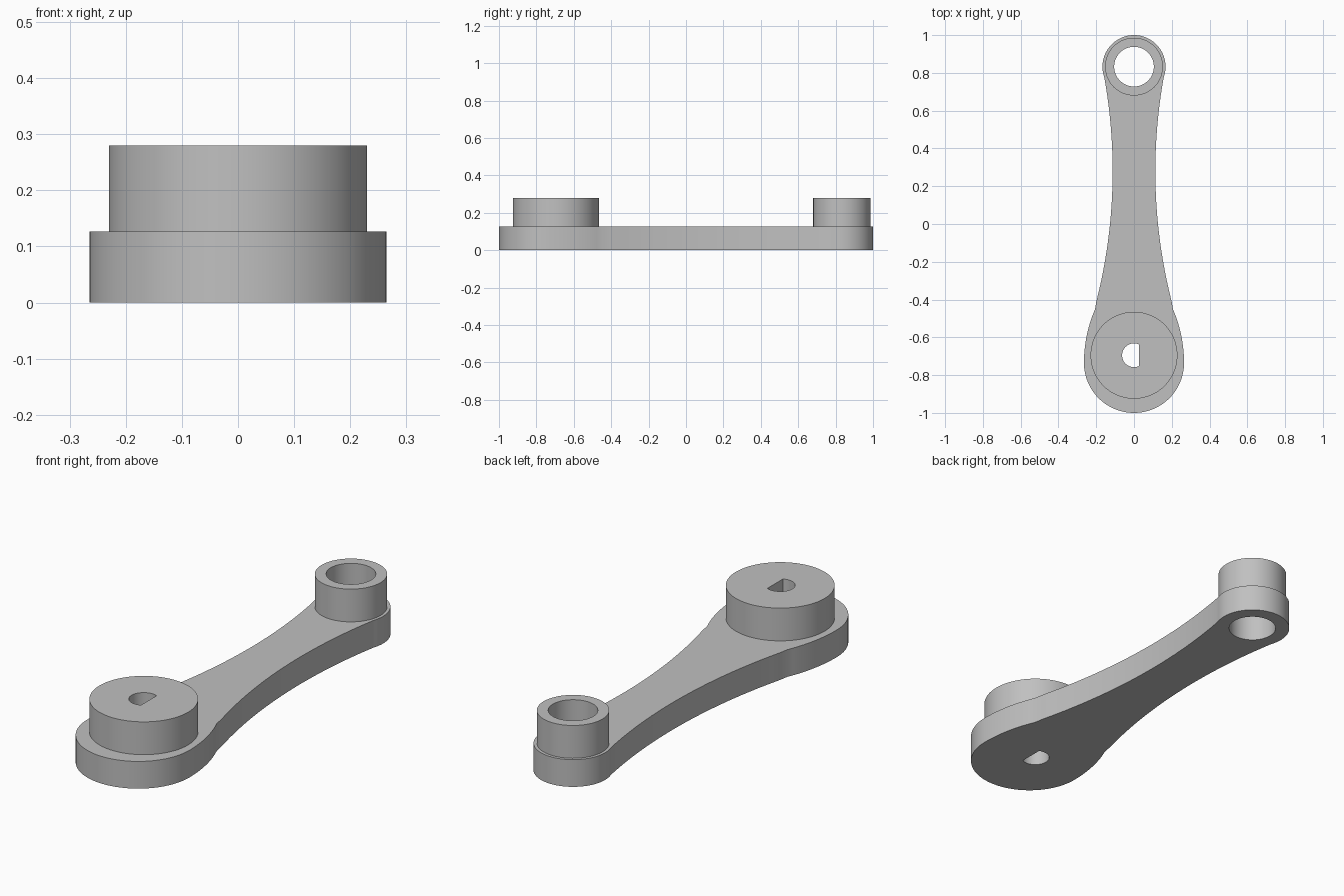
import bpy, bmesh
from math import sin, cos, acos, asin, pi, sqrt, radians

cube = bpy.data.objects.get("Cube")
if cube:
    bpy.data.objects.remove(cube, do_unlink=True)

PLATE_TOP, BOSS_TOP = 0.127, 0.28
HUB_Y, PIN_Y = -0.695, 0.833

grey = bpy.data.materials.new("plain_grey")
grey.use_nodes = True
color = (0.53, 0.53, 0.53, 1)
grey.diffuse_color = color
grey.node_tree.nodes["Principled BSDF"].inputs["Base Color"].default_value = color


def arc(cx, cy, r, a0, a1, n):
    """Points along an arc, both ends included."""
    return [(cx + r * cos(a0 + (a1 - a0) * i / n),
             cy + r * sin(a0 + (a1 - a0) * i / n)) for i in range(n + 1)]


def circle(cy, r, n=96):
    return arc(0, cy, r, 0, 2 * pi, n)[:-1]


def prism(name, loops, z0, z1):
    """Extrude an outer loop, with hole loops inside it, from z0 to z1."""
    bm = bmesh.new()
    for loop in loops:
        vs = [bm.verts.new((x, y, z0)) for x, y in loop]
        for a, b in zip(vs, vs[1:] + vs[:1]):
            bm.edges.new((a, b))
    bmesh.ops.triangle_fill(bm, edges=bm.edges[:], use_beauty=True, normal=(0, 0, 1))
    ext = bmesh.ops.extrude_face_region(bm, geom=bm.faces[:], use_keep_orig=True)
    top = [g for g in ext["geom"] if isinstance(g, bmesh.types.BMVert)]
    bmesh.ops.translate(bm, verts=top, vec=(0, 0, z1 - z0))
    bmesh.ops.recalc_face_normals(bm, faces=bm.faces[:])
    mesh = bpy.data.meshes.new(name)
    bm.to_mesh(mesh)
    bm.free()
    mesh.materials.append(grey)
    obj = bpy.data.objects.new(name, mesh)
    bpy.context.collection.objects.link(obj)
    bpy.ops.object.select_all(action="DESELECT")
    obj.select_set(True)
    bpy.context.view_layer.objects.active = obj
    bpy.ops.object.shade_smooth_by_angle(angle=radians(20))
    return obj


# Holes: D-shaped shaft hole in the hub, round hole in the pin end
flat = acos(0.026 / 0.063)
shaft_hole = arc(0, HUB_Y, 0.063, flat, 2 * pi - flat, 48)
pin_hole = circle(PIN_Y, 0.105)

# Right half of the arm outline: round end, shoulder, waist, small round end
R_END, R_SHOULDER, R_WAIST = 0.265, 0.718, 2.8
END_Y, WAIST_X, WAIST_Y = -0.735, 0.113, 0.28
shoulder = asin(0.285 / R_SHOULDER)
waist_low = asin((-0.45 - WAIST_Y) / R_WAIST)
waist_high = asin((0.77 - WAIST_Y) / R_WAIST)
half = arc(0, END_Y, R_END, -pi / 2, 0, 28)
half += arc(R_END - R_SHOULDER, END_Y, R_SHOULDER, 0, shoulder, 10)[1:]
half += arc(WAIST_X + R_WAIST, WAIST_Y, R_WAIST, pi - waist_low, pi - waist_high, 28)[1:]
half += arc(0, PIN_Y, 0.167, asin((0.77 - PIN_Y) / 0.167), pi / 2, 28)[1:]
outline = half + [(-x, y) for x, y in reversed(half[1:-1])]

prism("crank_arm", [outline, shaft_hole, pin_hole], 0, PLATE_TOP)
prism("hub_boss", [circle(HUB_Y, 0.23), shaft_hole], PLATE_TOP, BOSS_TOP)
prism("pin_boss", [circle(PIN_Y, 0.153), pin_hole], PLATE_TOP, BOSS_TOP)
